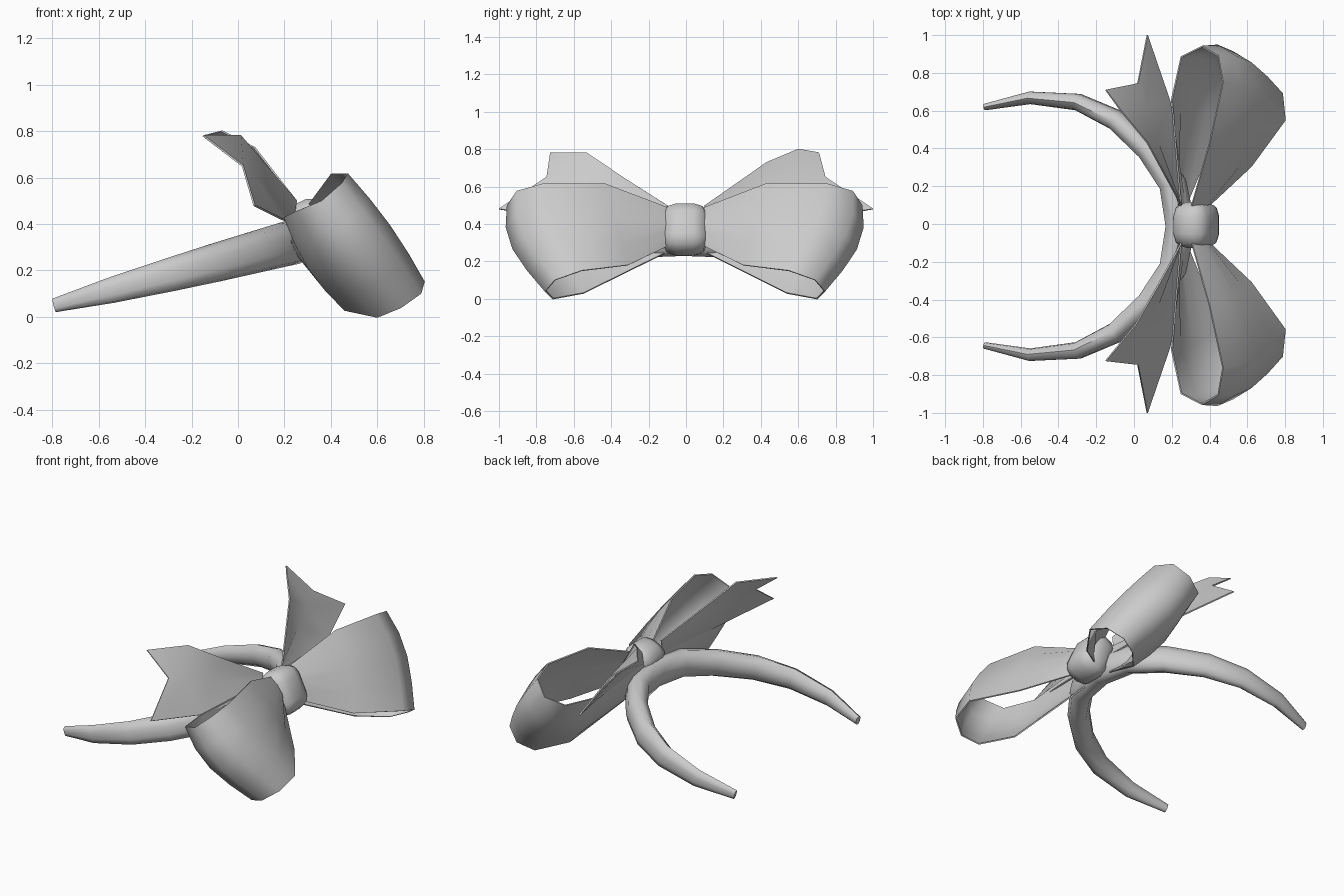
import bpy, bmesh
from math import sin, pi, radians
from mathutils import Vector

if "Cube" in bpy.data.objects:
    bpy.data.objects.remove(bpy.data.objects["Cube"])

grey = bpy.data.materials.new("soft grey")
grey.use_nodes = True
colour = (0.6, 0.6, 0.6, 1)
grey.diffuse_color = colour
grey.node_tree.nodes["Principled BSDF"].inputs["Base Color"].default_value = colour


def finish(obj, angle=60):
    """Apply modifiers, then colour and smooth the part."""
    bpy.ops.object.select_all(action="DESELECT")
    obj.select_set(True)
    bpy.context.view_layer.objects.active = obj
    for name in [m.name for m in obj.modifiers]:
        bpy.ops.object.modifier_apply(modifier=name)
    obj.data.materials.append(grey)
    bpy.ops.object.shade_smooth_by_angle(angle=radians(angle))


def skin(name, rows, closed=False, side=1):
    """Skin a grid of points; closed makes a capped tube, open makes thin ribbon."""
    bm = bmesh.new()
    grid = [[bm.verts.new((p[0], p[1] * side, p[2])) for p in row] for row in rows]
    count = len(grid[0])
    for a, b in zip(grid, grid[1:]):
        for i in range(count if closed else count - 1):
            j = (i + 1) % count
            bm.faces.new((a[i], a[j], b[j], b[i]))
    if closed:
        bm.faces.new(grid[0])
        bm.faces.new(grid[-1])
    bmesh.ops.recalc_face_normals(bm, faces=bm.faces)
    mesh = bpy.data.meshes.new(name)
    bm.to_mesh(mesh)
    bm.free()
    obj = bpy.data.objects.new(name, mesh)
    bpy.context.collection.objects.link(obj)
    if not closed:
        cloth = obj.modifiers.new("cloth", "SOLIDIFY")
        cloth.thickness = .008
        cloth.offset = 0
    finish(obj)


# Headband: tapered rounded section swept along a tilted horseshoe
# (x, y, half height, half thickness)
half = [(-.79, .63, .03, .018), (-.55, .678, .055, .035), (-.3, .655, .072, .047),
        (-.1, .56, .083, .058), (.075, .40, .09, .065), (.2, .22, .095, .073)]
path = half + [(.24, 0, .097, .08)] + [(x, -y, h, t) for x, y, h, t in reversed(half)]
up = Vector((-.26, 0, .965))
section = [(0, 1), (.7, .8), (1, .3), (1, -.4), (.7, -.9), (0, -1), (-.75, -.6), (-.9, 0), (-.75, .6)]
centres = [Vector((x, y - .012, .05 + .265 * (x + .79))) for x, y, h, t in path]
rings = []
for i, (x, y, h, t) in enumerate(path):
    along = centres[min(i + 1, len(path) - 1)] - centres[max(i - 1, 0)]
    out = up.cross(along).normalized()
    rings.append([centres[i] + out * t * a + up * h * b for a, b in section])
skin("headband", rings, closed=True)

# Bow loops: rims run from the knot along the front sheet and back along the rear one
top_rim = [(.30, .08, .48), (.40, .43, .615), (.47, .75, .615), (.445, .89, .575),
           (.36, .94, .5), (.25, .885, .455), (.2, .66, .43), (.25, .08, .44)]
low_rim = [(.37, .08, .29), (.62, .305, .18), (.8, .55, .15), (.785, .69, .1),
           (.70, .74, .04), (.6, .70, 0), (.46, .54, .03), (.27, .08, .26)]
puff = Vector((.83, 0, .55))


def loop_row(t):
    row = []
    for i, (a, b) in enumerate(zip(top_rim, low_rim)):
        p = Vector(a).lerp(Vector(b), t)
        p.y += .1 * sin(pi * t) * p.y ** 2
        row.append(p + puff * .045 * (1 - i / 3.5) * sin(pi * t))
    return row


# Tails: upper edge, creased middle and lower edge, each from knot to swallow tip
middle = [(.24, .1, .43), (.12, .45, .56), (.06, .62, .61), (.02, .745, .65)]
lower = [(.27, .1, .37), (.22, .45, .41), (.19, .65, .42), (.07, 1, .48)]
back_upper = [(.25, .1, .5), (.07, .43, .73), (-.07, .6, .8), (-.15, .71, .78)]
front_upper = [(.25, .1, .5), (.13, .32, .64), (.01, .53, .78), (-.15, .725, .78)]

for label, side, upper in (("front", -1, front_upper), ("back", 1, back_upper)):
    loop_side = side if side > 0 else side * 1.015
    skin(label + "_bow_loop", [loop_row(k / 4) for k in range(5)], side=loop_side)
    skin(label + "_bow_tail", [upper, middle, lower], side=side)

# Knot: rounded block wrapped over the middle
bpy.ops.mesh.primitive_cube_add(size=1, location=(.33, -.005, .37), rotation=(0, radians(-25), 0))
knot = bpy.context.object
knot.name = "knot"
knot.scale = (.2, .245, .28)
bpy.ops.object.transform_apply(location=False, rotation=False, scale=True)
bevel = knot.modifiers.new("rounding", "BEVEL")
bevel.width = .075
bevel.segments = 2
finish(knot, 80)
